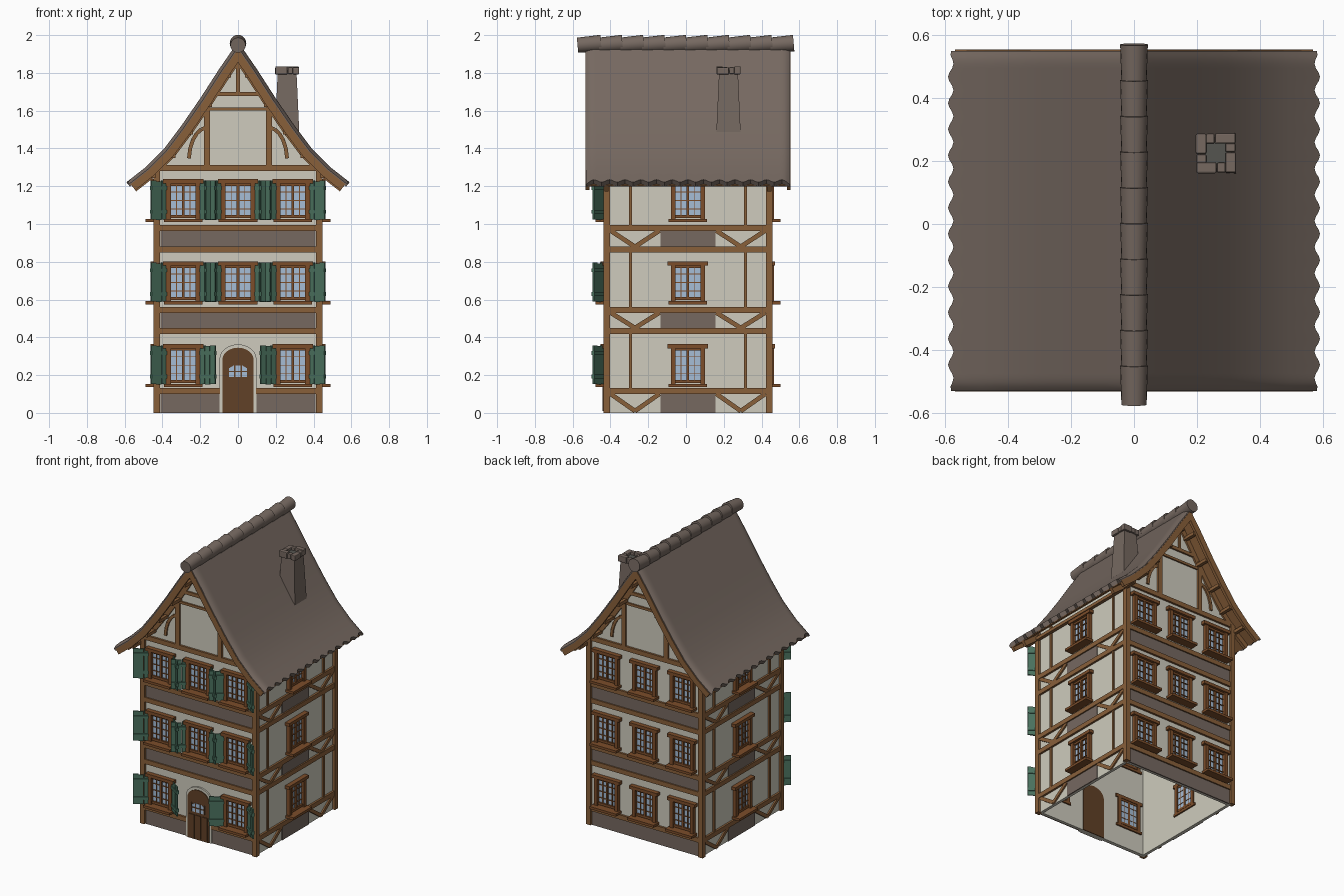
import bpy, bmesh, math
from mathutils import Matrix, Vector

if "Cube" in bpy.data.objects:
    bpy.data.objects.remove(bpy.data.objects["Cube"])


def material(name, rgb):
    m = bpy.data.materials.new(name)
    m.use_nodes = True
    m.diffuse_color = (*rgb, 1)
    m.node_tree.nodes["Principled BSDF"].inputs["Base Color"].default_value = (*rgb, 1)
    return m


PLASTER = material("plaster", (.62, .60, .51))
TIMBER = material("timber", (.25, .115, .042))
FRAME = material("window_wood", (.20, .075, .023))
DOOR = material("door_wood", (.12, .052, .02))
TILE = material("tile_and_stone", (.18, .14, .118))
GREEN = material("shutter_green", (.07, .17, .115))
GLASS = material("glass", (.38, .51, .67))
DARK = material("flue", (.09, .09, .08))

YC = 0.01          # middle of the house in depth
W = 0.43           # wall face distance from the middle
POST = 0.447       # outer face of the corner posts
Y0, Y1 = -0.53, 0.55
FACES = [Matrix.Translation((0, YC, 0)) @ Matrix.Rotation(k * math.pi / 2, 4, 'Z') for k in range(4)]
FRONT, RIGHT, BACK, LEFT = FACES
I = Matrix.Identity(4)


def finish(bm, name, mat, smooth=False):
    bmesh.ops.recalc_face_normals(bm, faces=bm.faces[:])
    me = bpy.data.meshes.new(name)
    bm.to_mesh(me)
    bm.free()
    me.materials.append(mat)
    ob = bpy.data.objects.new(name, me)
    bpy.context.collection.objects.link(ob)
    if smooth:
        bpy.ops.object.select_all(action='DESELECT')
        ob.select_set(True)
        bpy.context.view_layer.objects.active = ob
        bpy.ops.object.shade_smooth_by_angle(angle=math.radians(35))
    return ob


def box(bm, u0, u1, z0, z1, d0, d1, M=I):
    """Box on a wall: u sideways, z up, d outward."""
    c = Matrix.Translation(((u0 + u1) / 2, -(d0 + d1) / 2, (z0 + z1) / 2))
    bmesh.ops.create_cube(bm, size=1, matrix=M @ c @ Matrix.Diagonal((u1 - u0, d1 - d0, z1 - z0, 1)))


def beam(bm, a, b, w, d0, d1, M=I):
    """Slanted timber between two (u, z) points."""
    v = Vector(b) - Vector(a)
    c = (Vector(a) + Vector(b)) / 2
    R = Matrix.Translation((c.x, 0, c.y)) @ Matrix.Rotation(-math.atan2(v.y, v.x), 4, 'Y')
    h = v.length / 2
    box(bm, -h, h, -w / 2, w / 2, d0, d1, M @ R)


def prism(bm, pts, d0, d1, M=I):
    rings = [[bm.verts.new(M @ Vector((u, -d, z))) for u, z in pts] for d in (d0, d1)]
    bm.faces.new(rings[0])
    bm.faces.new(rings[1][::-1])
    for i in range(len(pts)):
        j = (i + 1) % len(pts)
        bm.faces.new((rings[0][i], rings[0][j], rings[1][j], rings[1][i]))


# Curved roof slope, ridge to eave
SLOPE = [Vector(p) for p in ((0, 1.965), (.1, 1.82), (.2, 1.665), (.3, 1.52), (.39, 1.4), (.49, 1.3), (.582, 1.228))]


def offset(t, ext=0):
    out = []
    for i, p in enumerate(SLOPE):
        v = (SLOPE[min(i + 1, len(SLOPE) - 1)] - SLOPE[max(i - 1, 0)]).normalized()
        q = p + Vector((v.y, -v.x)) * t if i else p - Vector((0, t / v.x))
        out.append(q + v * ext if i == len(SLOPE) - 1 else q)
    return out


# Walls: two gables and two sides, open below
low = [p for p in offset(.025) if p.x < W - .02]
gable = [(W, 0), (W, 1.325)] + [tuple(p) for p in low[::-1]]
gable += [(-u, z) for u, z in gable[-2::-1]]
bm = bmesh.new()
for M in (FRONT, BACK):
    prism(bm, gable, W - .02, W, M)
for M in (RIGHT, LEFT):
    box(bm, -W, W, 0, 1.325, W - .02, W, M)
finish(bm, "walls", PLASTER)

# Timber frame: corner posts, floor beams, side posts and braces
bands = [(-.03, .115), (.434, .545), (.864, .979)]
bm = bmesh.new()
for M in FACES:
    box(bm, -POST, -POST + .034, 0, 1.3, POST - .034, POST, M)
    for lo, hi in bands:
        for z in (lo, hi):
            if z < 0:
                continue
            spans = [(-.42, -.095), (.095, .42)] if M is FRONT and z < .2 else [(-.42, .42)]
            for a, b in spans:
                box(bm, a, b, z - .016, z + .016, W - .01, W + .014, M)
for M in (RIGHT, LEFT):
    for s in (-1, 1):
        for z0, z1 in ((.13, .42), (.56, .85), (.99, 1.3)):
            box(bm, s * .305 - .008, s * .305 + .008, z0, z1, W - .01, W + .01, M)
        for lo, hi in bands:
            foot = (s * .28, max(lo + .016, .01))
            for u in (.41, .15):
                beam(bm, foot, (s * u, hi - .014), .024, W - .01, W + .01, M)
for M in (FRONT, BACK):
    box(bm, -.45, .45, 1.28, 1.312, W - .01, W + .014, M)
    box(bm, -.15, .15, 1.6, 1.617, W - .01, W + .01, M)
    box(bm, -.13, .13, 1.677, 1.7, W - .01, W + .012, M)
    box(bm, -.01, .01, 1.7, 1.88, W - .01, W + .01, M)
    for s in (-1, 1):
        box(bm, s * .163 - .016, s * .163 + .016, 1.31, 1.66, W - .01, W + .014, M)
        arc = [(s * (.165 + .095 * math.sin(t * .3)), 1.335 + .175 * math.cos(t * .3)) for t in range(6)]
        for a, b in zip(arc, arc[1:]):
            beam(bm, a, b, .02, W - .01, W + .01, M)
finish(bm, "timber_frame", TIMBER)

# Stone panels between the floor beams
bm = bmesh.new()
for M in FACES:
    for lo, hi in bands:
        w = .41 if M in (FRONT, BACK) else .145
        spans = [(-.41, -.095), (.095, .41)] if M is FRONT and lo < 0 else [(-w, w)]
        for a, b in spans:
            box(bm, a, b, max(lo, 0), hi, W - .005, W + .005, M)
finish(bm, "stone_panels", TILE)

# Windows: glass, frame, bars, lintel and sill
glass, frame, shutter = bmesh.new(), bmesh.new(), bmesh.new()


def window(u, z, M):
    box(glass, u - .07, u + .07, z - .09, z + .09, W - .022, W + .003, M)
    for s in (-1, 1):
        box(frame, u + s * .078 - .012, u + s * .078 + .012, z - .11, z + .11, W - .03, W + .025, M)
        box(frame, u + s * .036 - .002, u + s * .036 + .002, z - .09, z + .09, W - .024, W + .01, M)
    box(frame, u - .007, u + .007, z - .09, z + .09, W - .026, W + .014, M)
    for i in (-1, 0, 1):
        box(frame, u - .07, u + .07, z + i * .045 - .002, z + i * .045 + .002, W - .024, W + .01, M)
    for e in (-.085, .085):
        box(frame, u - .07, u + .07, z + e - .008, z + e + .008, W - .026, W + .015, M)
    box(frame, u - .107, u + .107, z + .09, z + .112, W - .03, W + .032, M)
    box(frame, u - .102, u + .102, z - .115, z - .098, W - .03, .49, M)


def shutters(u, z, M):
    for s in (-1, 1):
        H = M @ Matrix.Translation((u + s * .09, -W - .01, z)) @ Matrix.Rotation(-s * math.radians(35), 4, 'Z')
        for i in range(3):
            a, b = sorted((s * (.034 * i + .001), s * (.034 * i + .033)))
            box(shutter, a, b, -.1 - .003 * (i % 2), .105 - .004 * (i % 2), 0, .008, H)
        for e in (-.06, .065):
            a, b = sorted((0, s * .102))
            box(shutter, a, b, e - .01, e + .01, -.006, .014, H)


for z in (.252, .69, 1.125):
    for u in (-.29, 0, .29):
        window(u, z, BACK)
        if u or z > .5:
            window(u, z, FRONT)
            shutters(u, z, FRONT)
    for M in (RIGHT, LEFT):
        window(0, z, M)

# Door with arched surround and a small light
def arch(w, spring, rise):
    return [(-w, 0), (w, 0)] + [(w * math.cos(t * math.pi / 12), spring + rise * math.sin(t * math.pi / 12)) for t in range(13)]


bm = bmesh.new()
prism(bm, arch(.098, .285, .078), W - .01, W + .012, FRONT)
finish(bm, "door_surround", PLASTER)
bm = bmesh.new()
prism(bm, arch(.083, .28, .065), W - .026, W + .016, FRONT)
for u in (-.05, 0, .05):
    box(bm, u - .022, u + .022, .01, .17, W, W + .021, FRONT)
for u in (-.05, -.017, .017, .05):
    box(bm, u - .003, u + .003, .19, .25, W, W + .023, FRONT)
box(bm, -.05, .05, .217, .223, W, W + .023, FRONT)
finish(bm, "door", DOOR)
prism(glass, [(-.05, .19), (.05, .19), (.05, .235), (.025, .25), (-.025, .25), (-.05, .235)], W, W + .019, FRONT)
finish(glass, "window_glass", GLASS)
finish(frame, "window_frames", FRAME)
finish(shutter, "shutters", GREEN)

# Tiled roof slopes with scalloped eaves and rolled verges
N = 13 * 6
bm, lining = bmesh.new(), bmesh.new()
for s in (-1, 1):
    rows = []
    for j in range(N + 1):
        y = Y0 + (Y1 - Y0) * j / N
        drop = (.016, .006, .002, 0)[min(j, N - j, 3)]
        ext = .011 * math.cos(j / 6 * 2 * math.pi)
        ring = offset(drop, ext) + offset(.03, ext)[::-1]
        rows.append([bm.verts.new((s * p.x, y, p.y)) for p in ring])
    K = len(rows[0])
    for a, b in zip(rows, rows[1:]):
        for i in range(K):
            bm.faces.new((a[i], a[(i + 1) % K], b[(i + 1) % K], b[i]))
    bm.faces.new(rows[0])
    bm.faces.new(rows[-1][::-1])
    # Boarding, barge boards, wall rafters and purlins below the tiles
    def strip(t0, t1, y0, y1):
        prism(lining, [(s * p.x, p.y) for p in offset(t0) + offset(t1)[::-1]], -y0, -y1)
    strip(.029, .036, Y0 + .01, Y1 - .01)
    for y in (Y0 - .002, Y1 - .016):
        strip(.022, .062, y, y + .02)
    for y in (YC - W - .012, YC + W - .01):
        strip(.03, .07, y, y + .022)
    for p in offset(.062)[1:-1]:
        box(lining, s * p.x - .011, s * p.x + .011, p.y - .011, p.y + .011, -Y1 + .01, -Y0 - .01)
finish(bm, "roof_tiles", TILE, True)
finish(lining, "roof_timbers", TIMBER)

# Ridge tiles, each tipped over the next
bm = bmesh.new()
for k in range(10):
    M = Matrix.Translation((0, -.512 + .1133 * k, 1.952)) @ Matrix.Rotation(math.radians(5 - 90), 4, 'X')
    bmesh.ops.create_cone(bm, cap_ends=True, segments=20, radius1=.040, radius2=.044, depth=.125, matrix=M)
finish(bm, "ridge_tiles", TILE, True)

# Tapered chimney with a ring of cap stones
CX, CY = .26, .225
bm = bmesh.new()
bmesh.ops.create_cone(bm, cap_ends=True, segments=4, radius1=.094, radius2=.07, depth=.37,
                      matrix=Matrix.Translation((CX, CY, 1.625)) @ Matrix.Rotation(math.pi / 4, 4, 'Z'))
finish(bm, "chimney", TILE)
bm = bmesh.new()
for k in range(4):
    M = Matrix.Translation((CX, CY, 0)) @ Matrix.Rotation(k * math.pi / 2, 4, 'Z')
    box(bm, -.062, .002, 1.792, 1.835 - .006 * (k % 2), .03, .064, M)
    box(bm, .004, .031, 1.795, 1.83, .03, .062, M)
stones = finish(bm, "chimney_cap", TILE)
bev = stones.modifiers.new("soft_edges", 'BEVEL')
bev.width, bev.segments = .005, 2
bm = bmesh.new()
box(bm, CX - .034, CX + .034, 1.8, 1.812, -CY - .034, -CY + .034)
finish(bm, "chimney_flue", DARK)
